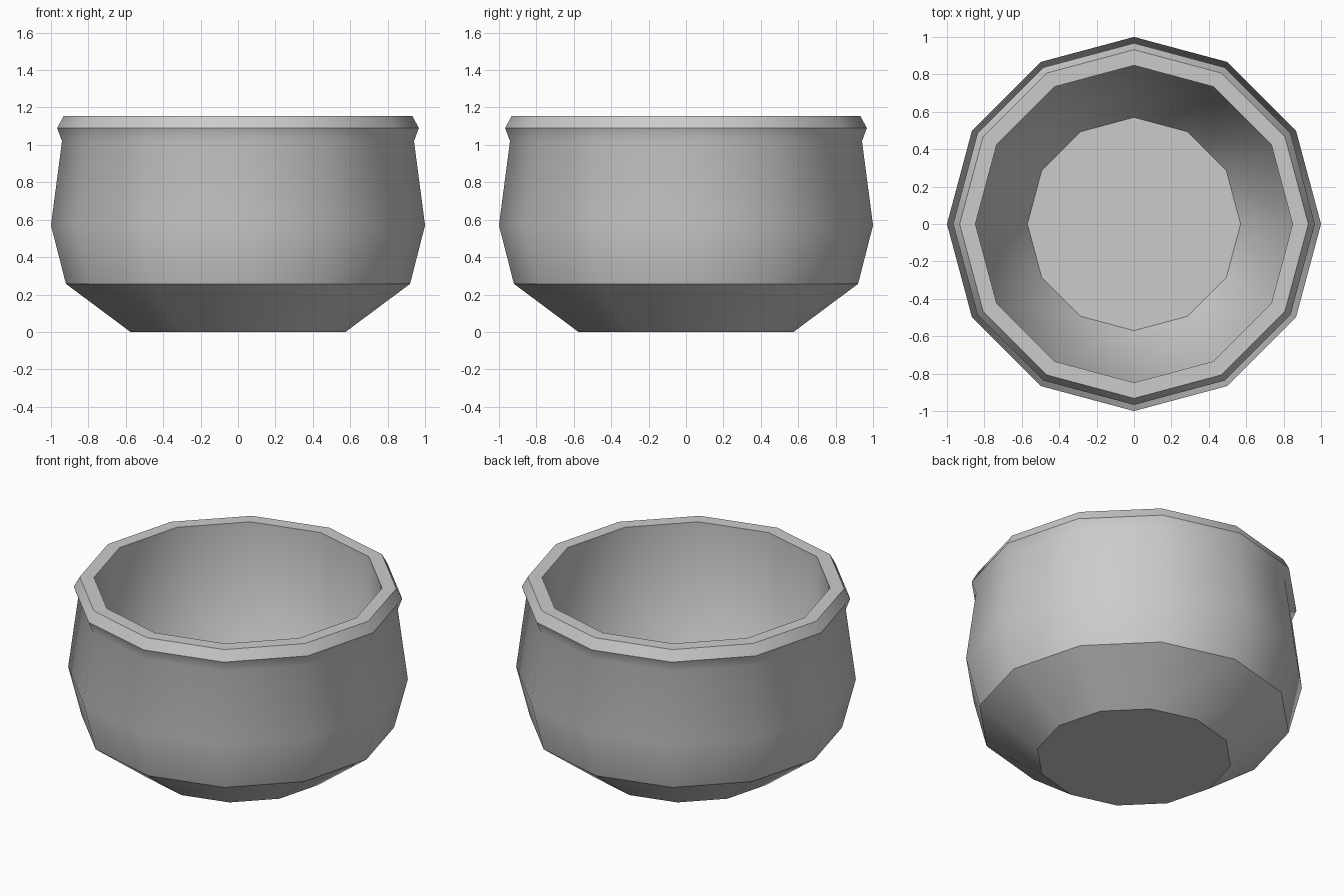
import bpy, bmesh
from math import cos, sin, pi, radians

if "Cube" in bpy.data.objects:
    bpy.data.objects.remove(bpy.data.objects["Cube"])

SIDES = 12
# Profile (radius, height): base, belly, lip, then down the inner wall to the floor
PROFILE = [(0.575, 0), (0.92, 0.257), (1.0, 0.57), (0.941, 1.02),
           (0.967, 1.09), (0.932, 1.155), (0.848, 1.155),
           (0.848, 0.55), (0.57, 0.1)]

# Revolve the profile into low-poly rings
bm = bmesh.new()
rings = []
for r, z in PROFILE:
    rings.append([bm.verts.new((r * cos(2 * pi * i / SIDES),
                                r * sin(2 * pi * i / SIDES), z))
                  for i in range(SIDES)])
for a, b in zip(rings, rings[1:]):
    for i in range(SIDES):
        j = (i + 1) % SIDES
        bm.faces.new((a[i], a[j], b[j], b[i]))

# Flat underside and inner floor
bm.faces.new(rings[0][::-1])
bm.faces.new(rings[-1])
bmesh.ops.recalc_face_normals(bm, faces=bm.faces)

mesh = bpy.data.meshes.new("bowl")
bm.to_mesh(mesh)
bm.free()
bowl = bpy.data.objects.new("bowl", mesh)
bpy.context.collection.objects.link(bowl)

# Smooth around the body, sharp at lip and base
bpy.context.view_layer.objects.active = bowl
bowl.select_set(True)
bpy.ops.object.shade_smooth_by_angle(angle=radians(34))
